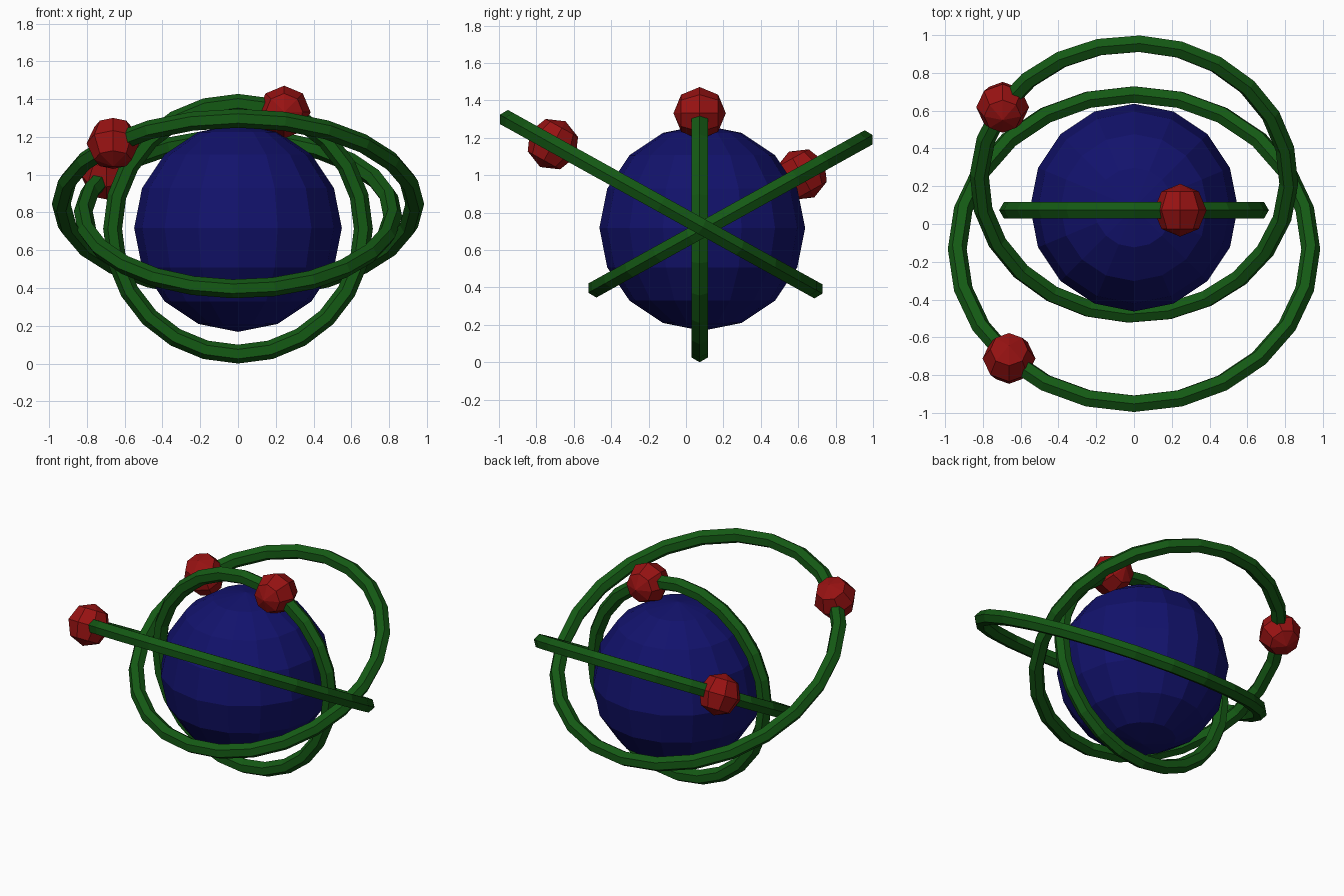
import bpy, bmesh, math
from mathutils import Matrix, Vector

cube = bpy.data.objects.get("Cube")
if cube:
    bpy.data.objects.remove(cube, do_unlink=True)


def make_material(name, rgb):
    mat = bpy.data.materials.new(name)
    mat.use_nodes = True
    col = (*rgb, 1.0)
    mat.diffuse_color = col
    bsdf = next(n for n in mat.node_tree.nodes if n.type == 'BSDF_PRINCIPLED')
    bsdf.inputs["Base Color"].default_value = col
    bsdf.inputs["Roughness"].default_value = 0.8
    return mat


BLUE = make_material("dark blue", (0.006, 0.006, 0.15))
GREEN = make_material("dark green", (0.007, 0.10, 0.007))
RED = make_material("dark red", (0.31, 0.006, 0.006))


def finish(name, bm, mat, matrix):
    bmesh.ops.recalc_face_normals(bm, faces=bm.faces)
    mesh = bpy.data.meshes.new(name)
    bm.to_mesh(mesh)
    bm.free()
    mesh.materials.append(mat)
    ob = bpy.data.objects.new(name, mesh)
    ob.matrix_world = matrix
    bpy.context.collection.objects.link(ob)
    return ob


def ball(name, radius, segments, rings, mat, matrix):
    bm = bmesh.new()
    bmesh.ops.create_uvsphere(bm, u_segments=segments, v_segments=rings, radius=radius)
    return finish(name, bm, mat, matrix)


def ring(name, major, minor, mat, matrix, segments=24, sides=6):
    # Hexagonal tube swept round a circle
    bm = bmesh.new()
    loops = []
    for i in range(segments):
        a = math.tau * i / segments
        loop = []
        for j in range(sides):
            b = math.tau * j / sides
            r = major + minor * math.cos(b)
            loop.append(bm.verts.new((r * math.cos(a), r * math.sin(a), minor * math.sin(b))))
        loops.append(loop)
    for i in range(segments):
        p, q = loops[i], loops[(i + 1) % segments]
        for j in range(sides):
            k = (j + 1) % sides
            bm.faces.new((p[j], q[j], q[k], p[k]))
    return finish(name, bm, mat, matrix)


# Central ball
ball("nucleus", 0.55, 16, 8, BLUE, Matrix.Translation((0, 0.087, 0.718)))

# Orbits: name, centre, tilt about x, ring spin, ring radius, small ball angle
ORBITS = [
    ("upright", (0, 0.073, 0.714), 90, 0, 0.664, 68.4),
    ("front_high", (0, -0.133, 0.845), -29, 0, 0.936, 225),
    ("back_high", (0, 0.238, 0.793), 29, 148, 0.82, 148),
]
for name, centre, tilt, spin, radius, angle in ORBITS:
    frame = Matrix.Translation(Vector(centre)) @ Matrix.Rotation(math.radians(tilt), 4, 'X')
    ring(name + "_ring", radius, 0.05, GREEN,
         frame @ Matrix.Rotation(math.radians(spin), 4, 'Z'))
    a = math.radians(angle)
    ball(name + "_ball", 0.14, 8, 4, RED,
         frame @ Matrix.Translation((radius * math.cos(a), radius * math.sin(a), 0)))
